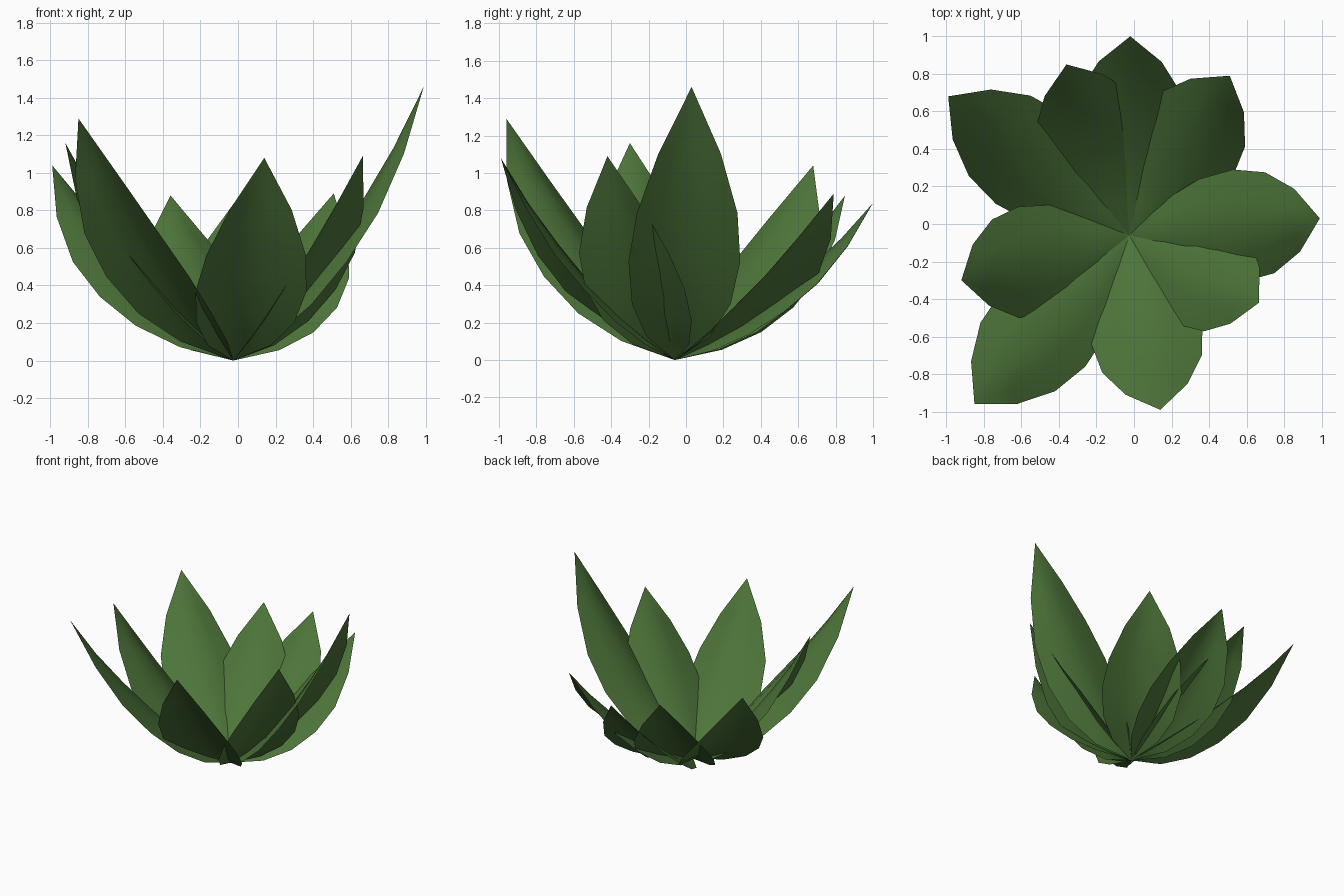
import bpy
import math
from mathutils import Vector

if "Cube" in bpy.data.objects:
    bpy.data.objects.remove(bpy.data.objects["Cube"])

# One plain green for every leaf
green = bpy.data.materials.new("leaf_green")
green.diffuse_color = (0.075, 0.18, 0.042, 1.0)
green.use_nodes = True
green.node_tree.nodes["Principled BSDF"].inputs["Base Color"].default_value = green.diffuse_color

BASE = Vector((-0.025, -0.06, 0.0))

# Leaf profile at six equal steps from root to tip
RUN = [0, 0.17, 0.34, 0.505, 0.67, 0.84, 1]
RISE = [0, 0.11, 0.24, 0.40, 0.575, 0.775, 1]
HALF = [0, 0.17, 0.265, 0.30, 0.27, 0.168, 0]
DROOP = [0, 0.05, 0.08, 0.10, 0.10, 0.06, 0]
ACROSS = [-1, -0.5, 0, 0.5, 1]


def add_leaf(name, tip):
    """Ridged leaf from the shared root to a given tip point."""
    reach = Vector((tip[0], tip[1], 0)) - BASE
    length = reach.length
    out = reach.normalized()
    side = Vector((-out.y, out.x, 0))
    spine = [(r * length, z * tip[2]) for r, z in zip(RUN, RISE)]

    verts = [BASE.copy()]
    for i in range(1, 6):
        (a0, z0), (a1, z1) = spine[i - 1], spine[i + 1]
        slope = math.atan2(z1 - z0, a1 - a0)
        for u in ACROSS:
            d = DROOP[i] * abs(u) ** 1.4
            a = spine[i][0] + 0.8 * d * math.sin(slope)
            z = spine[i][1] - d * math.cos(slope)
            verts.append(BASE + out * a + side * (u * HALF[i]) + Vector((0, 0, z)))
    verts.append(Vector(tip))

    # Fans at the root and tip, quads between
    n = len(ACROSS)
    faces = []
    for j in range(n - 1):
        faces.append((0, 1 + j + 1, 1 + j))
        for i in range(4):
            p = 1 + i * n + j
            faces.append((p, p + 1, p + n + 1, p + n))
        p = 1 + 4 * n + j
        faces.append((p, p + 1, len(verts) - 1))
    faces = [f if f[0] else (f[0], f[2], f[1]) [::-1] for f in faces]

    mesh = bpy.data.meshes.new(name)
    mesh.from_pydata(verts, [], faces)
    # Consistent winding: every face looks up and inward
    up = Vector((0, 0, 1)) * length - out * tip[2]
    mesh.update()
    for poly in mesh.polygons:
        if poly.normal.dot(up) < 0:
            poly.flip()
    mesh.update()
    mesh.materials.append(green)
    for poly in mesh.polygons:
        poly.use_smooth = True
    obj = bpy.data.objects.new(name, mesh)
    bpy.context.collection.objects.link(obj)


# Nine leaves by tip position, going around the rosette
TIPS = [
    (0.99, 0.03, 1.46),
    (0.51, 0.79, 0.89),
    (-0.02, 1.00, 0.84),
    (-0.36, 0.85, 0.88),
    (-0.99, 0.68, 1.04),
    (-0.92, -0.30, 1.16),
    (-0.85, -0.96, 1.29),
    (0.14, -0.99, 1.08),
    (0.665, -0.42, 1.09),
]
for k, tip in enumerate(TIPS):
    add_leaf(f"leaf_{k + 1}", tip)
